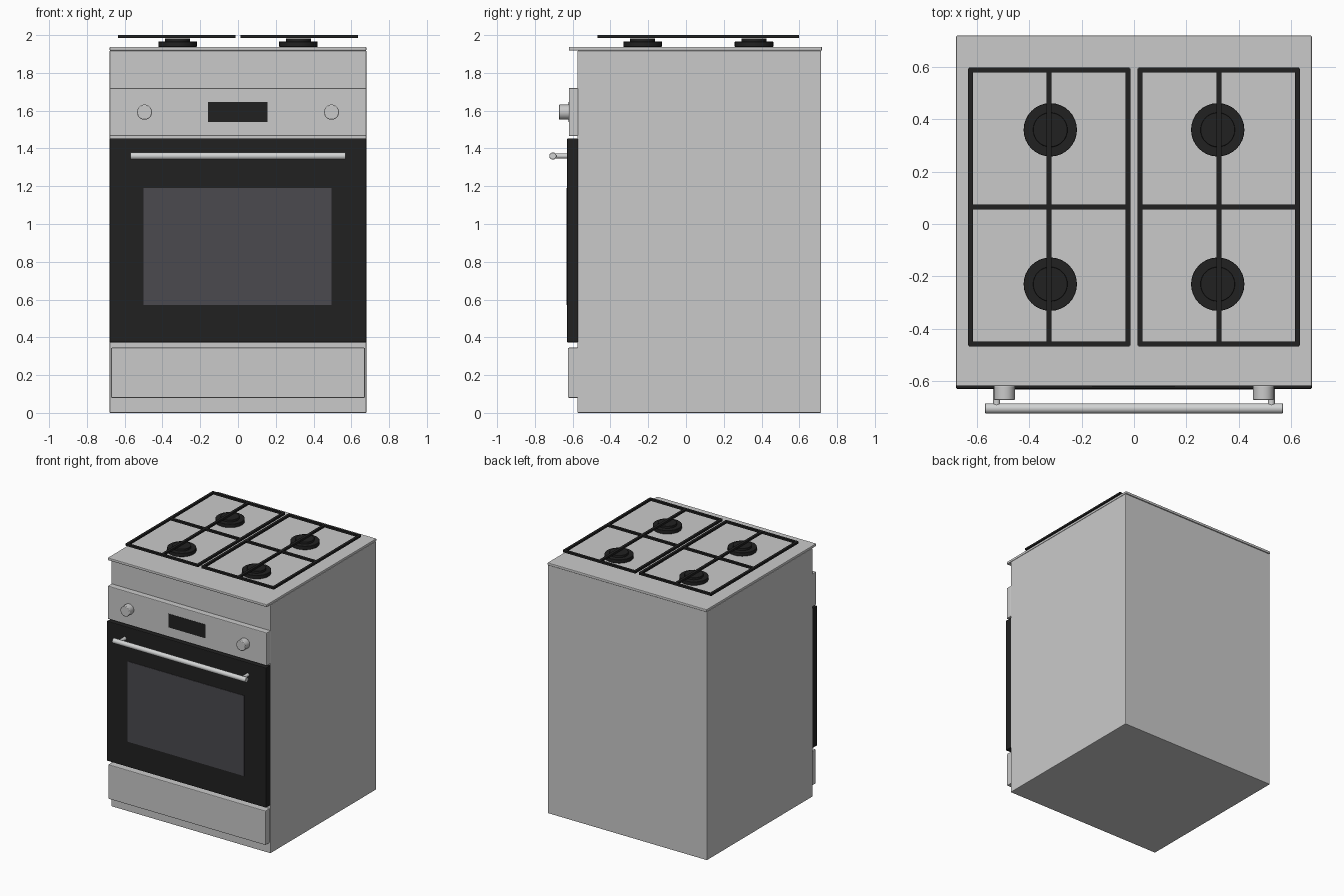
import bpy, math

if "Cube" in bpy.data.objects:
    bpy.data.objects.remove(bpy.data.objects["Cube"])


def material(name, r, g, b):
    m = bpy.data.materials.new(name)
    m.diffuse_color = (r, g, b, 1)
    m.use_nodes = True
    m.node_tree.nodes["Principled BSDF"].inputs["Base Color"].default_value = m.diffuse_color
    return m


STEEL = material("brushed steel", 0.59, 0.59, 0.59)
BRIGHT = material("handle steel", 0.64, 0.65, 0.65)
BLACK = material("black enamel", 0.015, 0.015, 0.015)
GLASS = material("smoked glass", 0.069, 0.067, 0.078)


def finish(o, name, mat, bevel):
    o.name = name
    o.data.materials.append(mat)
    if bevel:
        b = o.modifiers.new("soft edge", 'BEVEL')
        b.width, b.segments, b.limit_method = bevel, 2, 'ANGLE'
    return o


def box(name, x, y, z, mat, bevel=0.0):
    """Box from (min, max) pairs on each axis."""
    bpy.ops.mesh.primitive_cube_add(size=1, location=[sum(p) / 2 for p in (x, y, z)])
    o = bpy.context.object
    o.scale = [p[1] - p[0] for p in (x, y, z)]
    bpy.ops.object.transform_apply(location=False, rotation=False, scale=True)
    return finish(o, name, mat, bevel)


def cylinder(name, center, radius, length, axis, mat, bevel=0.0, sides=32):
    rot = {'x': (0, math.pi / 2, 0), 'y': (math.pi / 2, 0, 0), 'z': (0, 0, 0)}[axis]
    bpy.ops.mesh.primitive_cylinder_add(vertices=sides, radius=radius, depth=length,
                                        location=center, rotation=rot)
    o = bpy.context.object
    bpy.ops.object.shade_smooth_by_angle(angle=math.radians(35))
    return finish(o, name, mat, bevel)


# Cabinet and hob plate
box("cabinet", (-0.68, 0.68), (-0.575, 0.715), (0.0, 1.918), STEEL, 0.005)
box("hob_plate", (-0.68, 0.68), (-0.62, 0.72), (1.918, 1.938), STEEL, 0.005)

# Front panels
box("control_panel", (-0.68, 0.68), (-0.62, -0.57), (1.465, 1.72), STEEL, 0.005)
box("display", (-0.16, 0.157), (-0.622, -0.618), (1.54, 1.645), BLACK)
box("oven_door", (-0.68, 0.68), (-0.63, -0.57), (0.373, 1.453), BLACK, 0.005)
box("door_window", (-0.5, 0.495), (-0.633, -0.627), (0.57, 1.19), GLASS)
box("storage_drawer", (-0.672, 0.672), (-0.625, -0.57), (0.08, 0.345), STEEL, 0.005)

# Door handle
cylinder("handle_bar", (0, -0.705, 1.36), 0.019, 1.14, 'x', BRIGHT, 0.003)

for side, s in (("left", -1), ("right", 1)):
    cylinder(side + "_handle_post", (s * 0.525, -0.665, 1.36), 0.013, 0.08, 'y', BRIGHT, 0, 16)
    cylinder(side + "_knob", (s * 0.495, -0.645, 1.592), 0.04, 0.055, 'y', STEEL, 0.004)

    # Burners
    for row, y in (("front", -0.23), ("rear", 0.36)):
        tag = f"{side}_{row}_burner"
        cylinder(tag + "_base", (s * 0.32, y, 1.952), 0.102, 0.028, 'z', BLACK, 0.002)
        cylinder(tag + "_cap", (s * 0.32, y, 1.973), 0.066, 0.018, 'z', BLACK, 0.002)

    # Pan support: three bars along the depth, three across
    z = (1.985, 2.0)
    for i, x in enumerate((0.023, 0.325, 0.625)):
        box(f"{side}_support_bar_{i}", (s * x - 0.01, s * x + 0.01), (-0.465, 0.595), z, BLACK)
    for i, y in enumerate((-0.459, 0.065, 0.589)):
        xs = sorted((s * 0.018, s * 0.63))
        box(f"{side}_support_crossbar_{i}", xs, (y - 0.01, y + 0.01), z, BLACK)
